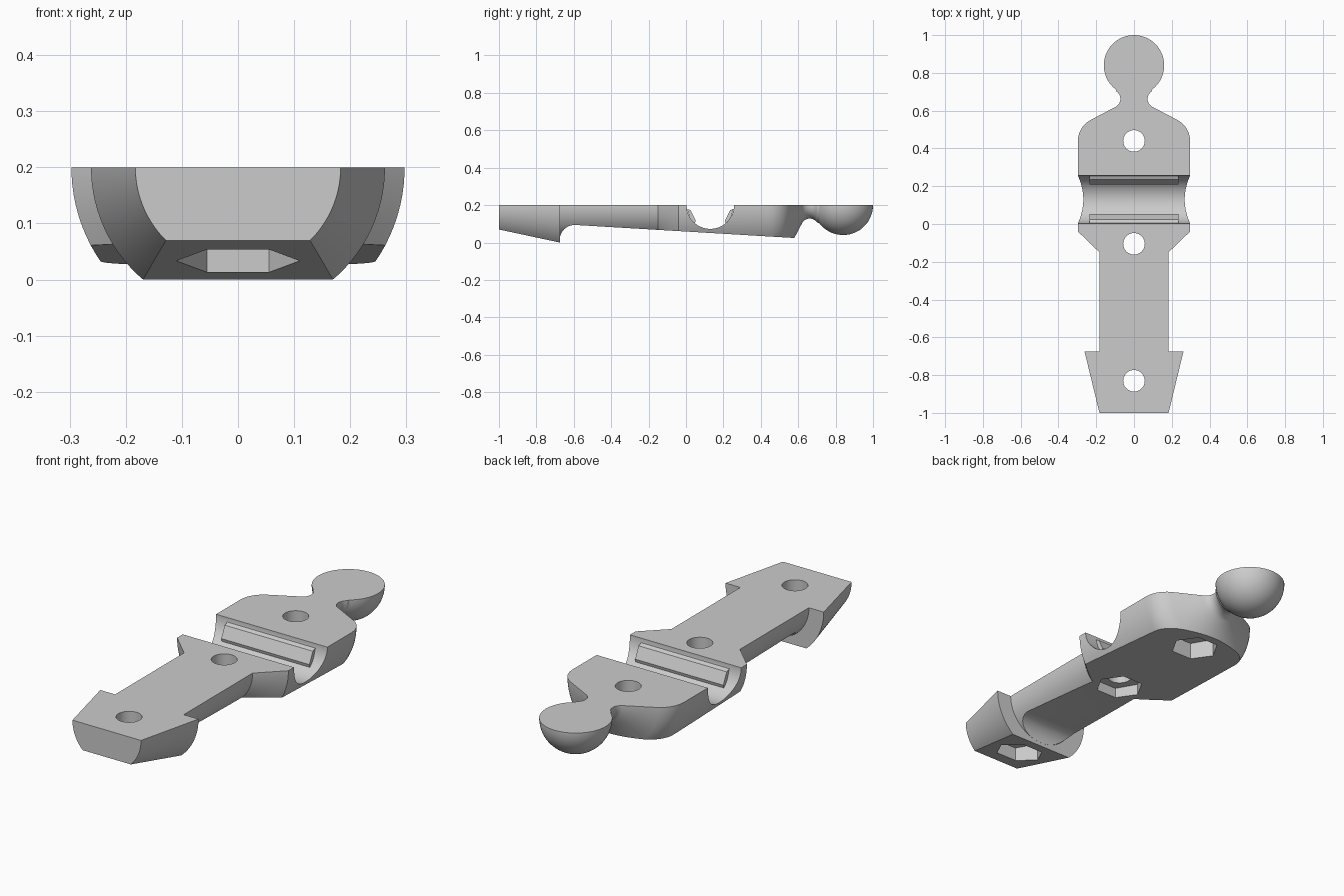
import bpy, bmesh
from math import pi, sin, cos, radians

cube = bpy.data.objects.get("Cube")
if cube:
    bpy.data.objects.remove(cube, do_unlink=True)

grey = bpy.data.materials.new("plain grey")
grey.use_nodes = True
grey.diffuse_color = (0.6, 0.6, 0.6, 1)
grey.node_tree.nodes["Principled BSDF"].inputs["Base Color"].default_value = grey.diffuse_color

TOP = 0.2  # height of the flat face and of the turning axis


def add_object(name, bm):
    bmesh.ops.recalc_face_normals(bm, faces=bm.faces)
    mesh = bpy.data.meshes.new(name)
    bm.to_mesh(mesh)
    bm.free()
    mesh.materials.append(grey)
    ob = bpy.data.objects.new(name, mesh)
    bpy.context.collection.objects.link(ob)
    return ob


def arc(cy, cz, r, start, end, n):
    """Points on an arc, angles in degrees."""
    angles = [radians(start + (end - start) * i / n) for i in range(n + 1)]
    return [(cy + r * cos(a), cz + r * sin(a)) for a in angles]


def lathe(name, profile, n=96):
    """Turn (y, radius) points about the long axis."""
    bm = bmesh.new()
    rings = []
    for y, r in profile:
        ring = []
        for i in range(n):
            a = 2 * pi * (i + 0.5) / n
            ring.append(bm.verts.new((r * cos(a), y, TOP + r * sin(a))))
        rings.append(ring)
    for a, b in zip(rings, rings[1:]):
        for i in range(n):
            j = (i + 1) % n
            bm.faces.new((a[i], a[j], b[j], b[i]))
    bm.faces.new(rings[0])
    bm.faces.new(rings[-1])
    bmesh.ops.remove_doubles(bm, verts=bm.verts, dist=1e-5)
    return add_object(name, bm)


def prism(name, outline, half_width):
    """Extrude a (y, z) outline across the width."""
    bm = bmesh.new()
    face = bm.faces.new([bm.verts.new((-half_width, y, z)) for y, z in outline])
    ext = bmesh.ops.extrude_face_region(bm, geom=[face])
    moved = [v for v in ext["geom"] if isinstance(v, bmesh.types.BMVert)]
    bmesh.ops.translate(bm, verts=moved, vec=(2 * half_width, 0, 0))
    return add_object(name, bm)


def column(name, y, r, sides, z0, z1):
    """Upright prism with a corner on the x axis."""
    bm = bmesh.new()
    face = bm.faces.new([bm.verts.new((r * cos(2 * pi * i / sides), y + r * sin(2 * pi * i / sides), z0))
                         for i in range(sides)])
    ext = bmesh.ops.extrude_face_region(bm, geom=[face])
    moved = [v for v in ext["geom"] if isinstance(v, bmesh.types.BMVert)]
    bmesh.ops.translate(bm, verts=moved, vec=(0, 0, z1 - z0))
    return add_object(name, bm)


def cut(ob, cutter, operation):
    cutter.hide_render = True
    mod = ob.modifiers.new("cut", "BOOLEAN")
    mod.object, mod.operation, mod.solver = cutter, operation, "EXACT"
    bpy.context.view_layer.objects.active = ob
    bpy.ops.object.modifier_apply(modifier=mod.name)
    bpy.data.objects.remove(cutter, do_unlink=True)


# Turned body: foot, shaft, collar, shoulder, neck and ball
profile = [(-1, 0.183), (-0.675, 0.262), (-0.675, 0.183), (-0.15, 0.183),
           (-0.04, 0.297), (0.44, 0.297)]
profile += arc(0.44, 0.172, 0.125, 80, 30, 6)
profile += arc(0.662, 0.119, 0.047, 210, 325, 10)
profile += arc(0.84, 0, 0.16, 143, 0, 24)[:-1] + [(1, 0.0001)]
body = lathe("body", profile)

# Side outline: flat top with a round trough, sloping underside with a fillet
outline = [(-1.02, TOP), (-1.02, 0.074), (-0.675, 0)]
outline += arc(-0.595, 0.014, 0.08, 180, 90, 12)
outline += [(1.02, -0.002), (1.02, TOP)]
outline += arc(0.13, TOP, 0.127, 0, -180, 40)
cut(body, prism("side_outline", outline, 0.5), "INTERSECT")

# Screw holes with hexagonal nut pockets below
for y in (-0.83, -0.105, 0.44):
    cut(body, column("screw_hole", y, 0.057, 48, -0.1, 0.3), "DIFFERENCE")
    cut(body, column("nut_pocket", y, 0.11, 6, -0.1, 0.12), "DIFFERENCE")

# Snap ridges on both walls of the trough
parts = [body]
for name, side in (("front_ridge", -1), ("back_ridge", 1)):
    ridge = [(0.124, -0.02), (0.105, -0.028), (0.078, -0.082), (0.083, -0.1), (0.1, -0.095)]
    parts.append(prism(name, [(0.13 + side * y, TOP + z) for y, z in ridge], 0.235))

# Smooth turned surfaces, crisp cut edges
for ob in parts:
    bpy.ops.object.select_all(action="DESELECT")
    ob.select_set(True)
    bpy.context.view_layer.objects.active = ob
    bpy.ops.object.shade_smooth_by_angle(angle=radians(25))
